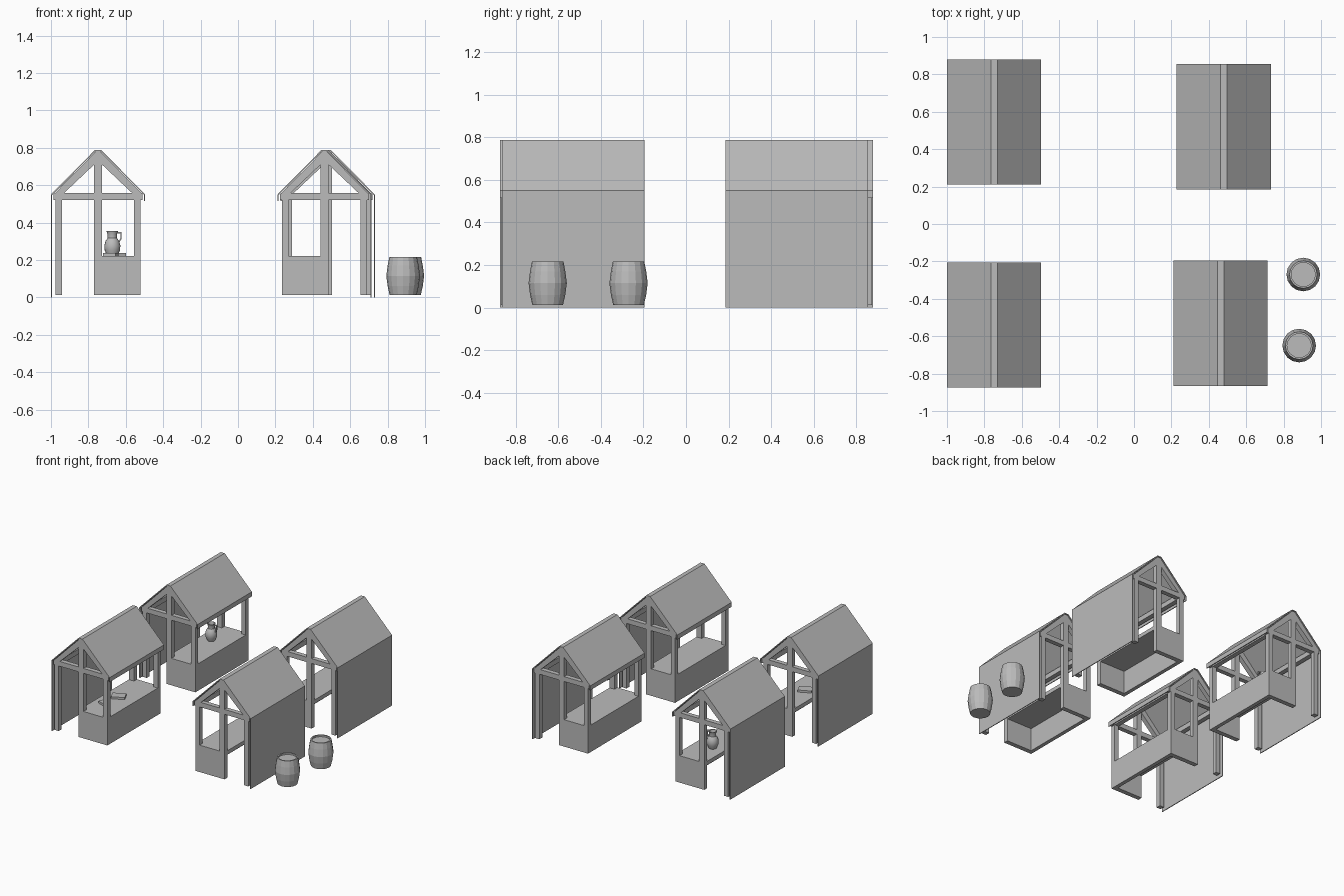
import bpy, bmesh, math
from mathutils import Matrix, Vector

cube = bpy.data.objects.get("Cube")
if cube:
    bpy.data.objects.remove(cube, do_unlink=True)

grey = bpy.data.materials.new("plain_grey")
grey.use_nodes = True
grey.diffuse_color = (0.5, 0.5, 0.5, 1)
grey.node_tree.nodes["Principled BSDF"].inputs["Base Color"].default_value = (0.5, 0.5, 0.5, 1)


def finish(name, bm, place):
    bm.transform(place)
    bmesh.ops.recalc_face_normals(bm, faces=bm.faces)
    mesh = bpy.data.meshes.new(name)
    bm.to_mesh(mesh)
    bm.free()
    mesh.materials.append(grey)
    obj = bpy.data.objects.new(name, mesh)
    bpy.context.collection.objects.link(obj)
    return obj


def box(bm, lo, hi):
    lo, hi = Vector(lo), Vector(hi)
    m = Matrix.Translation((lo + hi) / 2) @ Matrix.Diagonal((*(hi - lo), 1))
    bmesh.ops.create_cube(bm, size=1, matrix=m)


def prism(bm, outline, y0, y1):
    """Extrude an x-z outline along y."""
    face = bm.faces.new([bm.verts.new((x, y0, z)) for x, z in outline])
    out = bmesh.ops.extrude_face_region(bm, geom=[face])
    moved = [v for v in out["geom"] if isinstance(v, bmesh.types.BMVert)]
    bmesh.ops.translate(bm, verts=moved, vec=(0, y1 - y0, 0))


def lathe(bm, profile, sides):
    verts = [bm.verts.new((r, 0, z)) for r, z in profile]
    edges = [bm.edges.new(pair) for pair in zip(verts, verts[1:])]
    bmesh.ops.spin(bm, geom=verts + edges, cent=(0, 0, 0), axis=(0, 0, 1),
                   angle=math.tau, steps=sides, use_duplicate=False)
    bmesh.ops.remove_doubles(bm, verts=bm.verts, dist=0.0005)


# Stall measures, with the solid wall on the -x side
HALF = 0.335            # half length of the roof
END = HALF - 0.006      # outer face of the timber frames
T = 0.036               # timber thickness
FLOOR, TOP, TIE, SILL = 0.012, 0.222, 0.52, 0.558
OUT, MID = 0.228, 0.022


def stall(name, x, y, side):
    place = Matrix.Translation((x, y, 0)) @ Matrix.Diagonal((side, 1, 1, 1))

    # Thin cover: solid wall, two roof slopes and a short eave lip
    bm = bmesh.new()
    outer = [(-0.252, 0), (-0.252, 0.55), (-0.017, 0.788), (0.017, 0.788),
             (0.252, 0.55), (0.252, 0.515)]
    inner = [(-0.246, 0), (-0.246, 0.547), (-0.014, 0.781), (0.014, 0.781),
             (0.246, 0.547), (0.246, 0.515)]
    prism(bm, outer + inner[::-1], -HALF, HALF)
    finish(name + "_roof_and_wall", bm, place)

    # Timber frame at each end
    bm = bmesh.new()
    for s in (-1, 1):
        y0, y1 = sorted((s * END, s * (END - T)))
        box(bm, (-OUT, y0, FLOOR), (T - OUT, y1, TIE))
        box(bm, (-MID, y0, FLOOR), (MID, y1, 0.775))
        box(bm, (OUT - T, y0, TOP), (OUT, y1, TIE))
        box(bm, (-0.238, y0, TIE), (0.238, y1, SILL))
        for m in (-1, 1):
            rafter = [(-0.238, TIE), (-0.238, 0.55), (-0.012, 0.78),
                      (0, 0.78), (0, 0.73), (-0.222, TIE)]
            prism(bm, [(m * px, pz) for px, pz in rafter], y0, y1)
    # Long beams under the eaves
    for m in (-1, 1):
        x0, x1 = sorted((m * OUT, m * (OUT - T)))
        box(bm, (x0, T - END, TIE), (x1, END - T, SILL))
    finish(name + "_frame", bm, place)

    # Counter: top, front panel and end panels, open behind and below
    bm = bmesh.new()
    box(bm, (-MID, -END, TOP - 0.03), (OUT, END, TOP))
    box(bm, (OUT - 0.03, -END, FLOOR), (OUT, END, TOP - 0.03))
    for s in (-1, 1):
        y0, y1 = sorted((s * END, s * (END - T)))
        box(bm, (-MID, y0, FLOOR), (OUT - 0.03, y1, TOP - 0.03))
    finish(name + "_counter", bm, place)


stall("front_right_stall", -0.748, -0.54, 1)
stall("back_right_stall", -0.748, 0.545, 1)
stall("front_left_stall", 0.463, -0.53, -1)
stall("back_left_stall", 0.48, 0.52, -1)

# Barrels with a recessed lid
barrel = [(0, 0.012), (0.072, 0.012), (0.083, 0.06), (0.09, 0.115),
          (0.083, 0.17), (0.074, 0.216), (0.064, 0.216), (0.064, 0.203), (0, 0.203)]
for i, (x, y) in enumerate([(0.905, -0.27), (0.883, -0.65)]):
    bm = bmesh.new()
    lathe(bm, barrel, 16)
    finish(f"barrel_{i + 1}", bm, Matrix.Translation((x, y, 0)))

# Jug with a hollow neck and a handle
bm = bmesh.new()
lathe(bm, [(0, 0), (0.028, 0), (0.041, 0.03), (0.043, 0.055), (0.036, 0.08),
           (0.025, 0.095), (0.025, 0.115), (0.031, 0.132), (0.026, 0.132),
           (0.02, 0.1), (0, 0.09)], 16)
handle = [(0.024, 0.128), (0.05, 0.128), (0.05, 0.092), (0.038, 0.072),
          (0.034, 0.078), (0.043, 0.095), (0.043, 0.121), (0.024, 0.121)]
prism(bm, handle, -0.006, 0.006)
jug = finish("jug", bm, Matrix.Translation((-0.672, 0.63, TOP)))
bpy.context.view_layer.objects.active = jug
jug.select_set(True)
bpy.ops.object.shade_smooth_by_angle(angle=math.radians(35))

# Flat boards lying on a counter
for i, (x, y, w, d, turn) in enumerate([(-0.66, -0.53, 0.10, 0.07, 25),
                                        (-0.68, -0.68, 0.07, 0.05, -20)]):
    bm = bmesh.new()
    box(bm, (-w / 2, -d / 2, 0), (w / 2, d / 2, 0.016))
    finish(f"board_{i + 1}", bm, Matrix.Translation((x, y, TOP))
           @ Matrix.Rotation(math.radians(turn), 4, "Z"))
